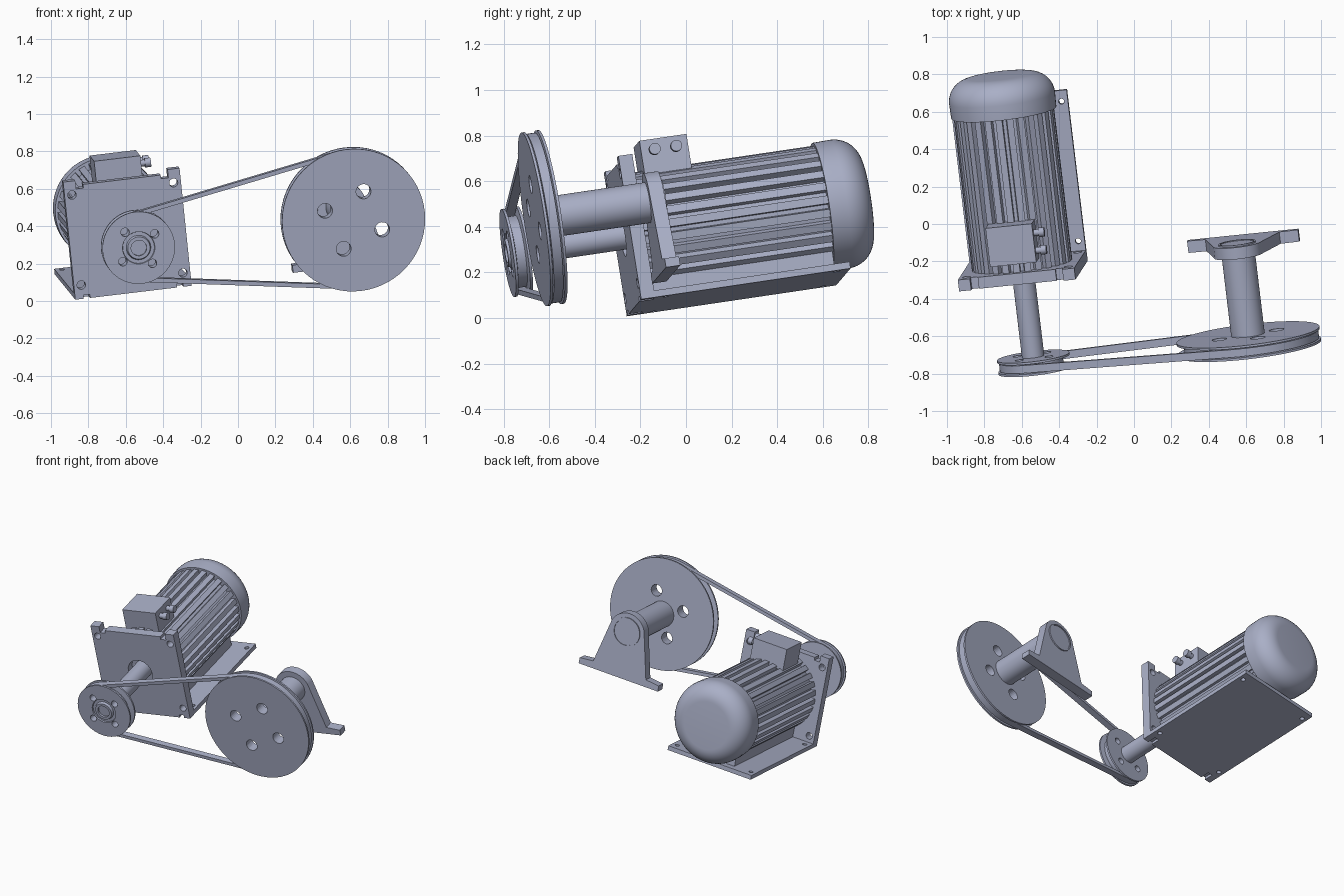
import bpy, bmesh
from math import sin, cos, pi, acos, radians
from mathutils import Matrix, Vector

if "Cube" in bpy.data.objects:
    bpy.data.objects.remove(bpy.data.objects["Cube"])

# One blue-grey metal for everything
metal = bpy.data.materials.new("blue_grey_metal")
metal.use_nodes = True
colour = (0.40, 0.43, 0.57, 1)
metal.diffuse_color = colour
metal.node_tree.nodes["Principled BSDF"].inputs["Base Color"].default_value = colour

# Tilted frame of the machine: x = side, y = along the shafts, z = up
back = Vector((-0.118, 0.982, 0.145)).normalized()
side = Vector((0.988, 0.101, 0.1185))
side = (side - back * side.dot(back)).normalized()
up = side.cross(back)
frame = Matrix((side, back, up)).transposed().to_4x4()
frame.translation = (-0.535, -0.745, 0.29)


def finish(bm, name):
    bmesh.ops.recalc_face_normals(bm, faces=bm.faces)
    mesh = bpy.data.meshes.new(name)
    bm.to_mesh(mesh)
    bm.free()
    ob = bpy.data.objects.new(name, mesh)
    bpy.context.collection.objects.link(ob)
    mesh.materials.append(metal)
    ob.matrix_world = frame
    return ob


def activate(ob):
    bpy.ops.object.select_all(action='DESELECT')
    ob.select_set(True)
    bpy.context.view_layer.objects.active = ob


def smooth(ob):
    activate(ob)
    bpy.ops.object.shade_smooth_by_angle(angle=radians(30))
    return ob


def add_prism(bm, points, y0, y1):
    """Extrude a closed x-z outline along the shaft direction."""
    face = bm.faces.new([bm.verts.new((x, y0, z)) for x, z in points])
    new = bmesh.ops.extrude_face_region(bm, geom=[face])["geom"]
    verts = [v for v in new if isinstance(v, bmesh.types.BMVert)]
    bmesh.ops.translate(bm, verts=verts, vec=(0, y1 - y0, 0))


def prism(name, points, y0, y1):
    bm = bmesh.new()
    add_prism(bm, points, y0, y1)
    return finish(bm, name)


def lathe(name, profile, x=0, z=0):
    """Spin (y, radius) points round an axis along y."""
    bm = bmesh.new()
    verts = [bm.verts.new((r, y, 0)) for y, r in profile]
    edges = [bm.edges.new(pair) for pair in zip(verts, verts[1:])]
    bmesh.ops.spin(bm, geom=verts + edges, cent=(0, 0, 0), axis=(0, 1, 0),
                   angle=2 * pi, steps=64)
    bmesh.ops.remove_doubles(bm, verts=bm.verts, dist=1e-5)
    bmesh.ops.translate(bm, verts=bm.verts, vec=(x, 0, z))
    return smooth(finish(bm, name))


def rod(name, r, y0, y1, x=0, z=0):
    return lathe(name, [(y0, 0), (y0, r), (y1, r), (y1, 0)], x, z)


def arc(x, z, r, a0, a1, n=32):
    return [(x + r * cos(a0 + (a1 - a0) * i / n), z + r * sin(a0 + (a1 - a0) * i / n))
            for i in range(n + 1)]


def circle(x, z, r):
    return arc(x, z, r, 0, 2 * pi, 24)[:-1]


def box(x0, x1, z0, z1):
    return [(x0, z0), (x1, z0), (x1, z1), (x0, z1)]


def cut(ob, outlines, y0, y1, turn=None):
    """Cut outlines through a part, then drop the cutter."""
    bm = bmesh.new()
    for outline in outlines:
        add_prism(bm, outline, y0, y1)
    if turn:
        bm.transform(turn)
    tool = finish(bm, "cutter")
    tool.hide_render = True
    mod = ob.modifiers.new("holes", 'BOOLEAN')
    mod.operation = 'DIFFERENCE'
    mod.object = tool
    activate(ob)
    bpy.ops.object.modifier_apply(modifier=mod.name)
    bpy.data.objects.remove(tool)
    return smooth(ob)


def bolt_ring(x, z, ring, r, start):
    return [circle(x + ring * cos(start + k * pi / 2), z + ring * sin(start + k * pi / 2), r)
            for k in range(4)]


big_x, big_z = 1.164, 0.01


def rim(r, groove, w=0.038):
    return [(-w, r), (-w + 0.012, r), (-0.02, groove), (0.02, groove), (w - 0.012, r), (w, r)]


# Small drive pulley with a stepped hub
small = lathe("drive_pulley", [(-0.03, 0), (-0.03, 0.042), (-0.045, 0.042), (-0.045, 0.06),
                               (-0.028, 0.066), (-0.028, 0.085), (-0.038, 0.087)]
              + rim(0.195, 0.158) + [(0.038, 0)])
cut(small, bolt_ring(0, 0, 0.113, 0.023, radians(35)), -0.2, 0.2)

# Large driven pulley
large = lathe("driven_pulley", [(-0.038, 0)] + rim(0.385, 0.348) + [(0.038, 0)], big_x, big_z)
cut(large, bolt_ring(big_x, big_z, 0.163, 0.04, radians(65)), -0.2, 0.2)


# Belt wrapped round both pulleys
def belt_outline(extra):
    t = acos(-0.19 / big_x)
    return (arc(0, 0, 0.163 + extra, t, 2 * pi - t)
            + arc(big_x, big_z, 0.353 + extra, -t, t, 64))


belt = prism("belt", belt_outline(0.023), -0.021, 0.021)
cut(belt, [belt_outline(0)], -0.1, 0.1)

# Shafts
rod("motor_shaft", 0.06, 0.02, 0.56)
rod("driven_shaft", 0.09, 0.02, 0.535, big_x, big_z)
collar = [(0.52, 0.09), (0.54, 0.09), (0.54, 0.1), (0.52, 0.1), (0.52, 0.09)]
lathe("bearing_ring", collar, big_x, big_z)

# Bearing bracket with a round head and two feet
half = [(0.3, -0.325), (0.3, -0.285), (0.2, -0.275)]
bracket = ([(big_x + x, big_z + z) for x, z in half]
           + arc(big_x, big_z, 0.13, radians(20), radians(160))
           + [(big_x - x, big_z + z) for x, z in reversed(half)])
smooth(prism("bearing_bracket", bracket, 0.468, 0.532))

# Motor front plate with notched top and bottom edges
half = [(0.235, -0.32), (0.235, -0.3), (0.27, -0.3), (0.27, -0.32), (0.315, -0.32),
        (0.315, 0.32), (0.25, 0.32), (0.25, 0.275), (0.21, 0.275), (0.21, 0.295)]
plate = prism("front_plate", half + [(-x, z) for x, z in reversed(half)], 0.475, 0.537)
corners = [circle(sx * 0.275, sz * 0.245, 0.023) for sx in (-1, 1) for sz in (-1, 1)]
cut(plate, corners + [circle(0, 0, 0.09)], 0.4, 0.6)

# Base plate with four bolt holes, and two rails carrying the motor
base = prism("base_plate", box(-0.315, 0.315, -0.32, -0.29), 0.537, 1.41)
upright = Matrix.Rotation(pi / 2, 4, 'X')
holes = [circle(sx * 0.28, -y, 0.015) for sx in (-1, 1) for y in (0.59, 1.35)]
cut(base, holes, -0.5, 0.5, upright)
for name, s in (("left_rail", 1), ("right_rail", -1)):
    prism(name, box(s * 0.13 - 0.03, s * 0.13 + 0.03, -0.295, -0.2), 0.537, 1.36)

# Ribbed motor body
ribs = []
count = 28
for k in range(count):
    a = 2 * pi * k / count
    for r, off in ((0.238, -0.075), (0.27, -0.065), (0.27, 0.065), (0.238, 0.075)):
        ribs.append((r * cos(a + off), r * sin(a + off)))
prism("ribbed_motor_body", ribs, 0.53, 1.40)

# Rounded fan cover
end = [(1.445 + 0.12 * sin(a), 0.165 + 0.12 * cos(a))
       for a in (pi / 2 * i / 10 for i in range(11))]
lathe("fan_cover", [(1.365, 0), (1.365, 0.283)] + end + [(1.565, 0)])

# Terminal box with two cable glands on its left side
prism("terminal_box", box(-0.125, 0.125, 0.24, 0.392), 0.6, 0.81)
sideways = Matrix.Rotation(-pi / 2, 4, 'Z')
for name, y in (("front_gland", 0.656), ("rear_gland", 0.752)):
    gland = lathe(name, [(0, 0), (0, 0.018), (0.03, 0.018), (0.03, 0.025), (0.062, 0.025), (0.062, 0)])
    gland.matrix_world = frame @ Matrix.Translation((0.12, y, 0.342)) @ sideways
